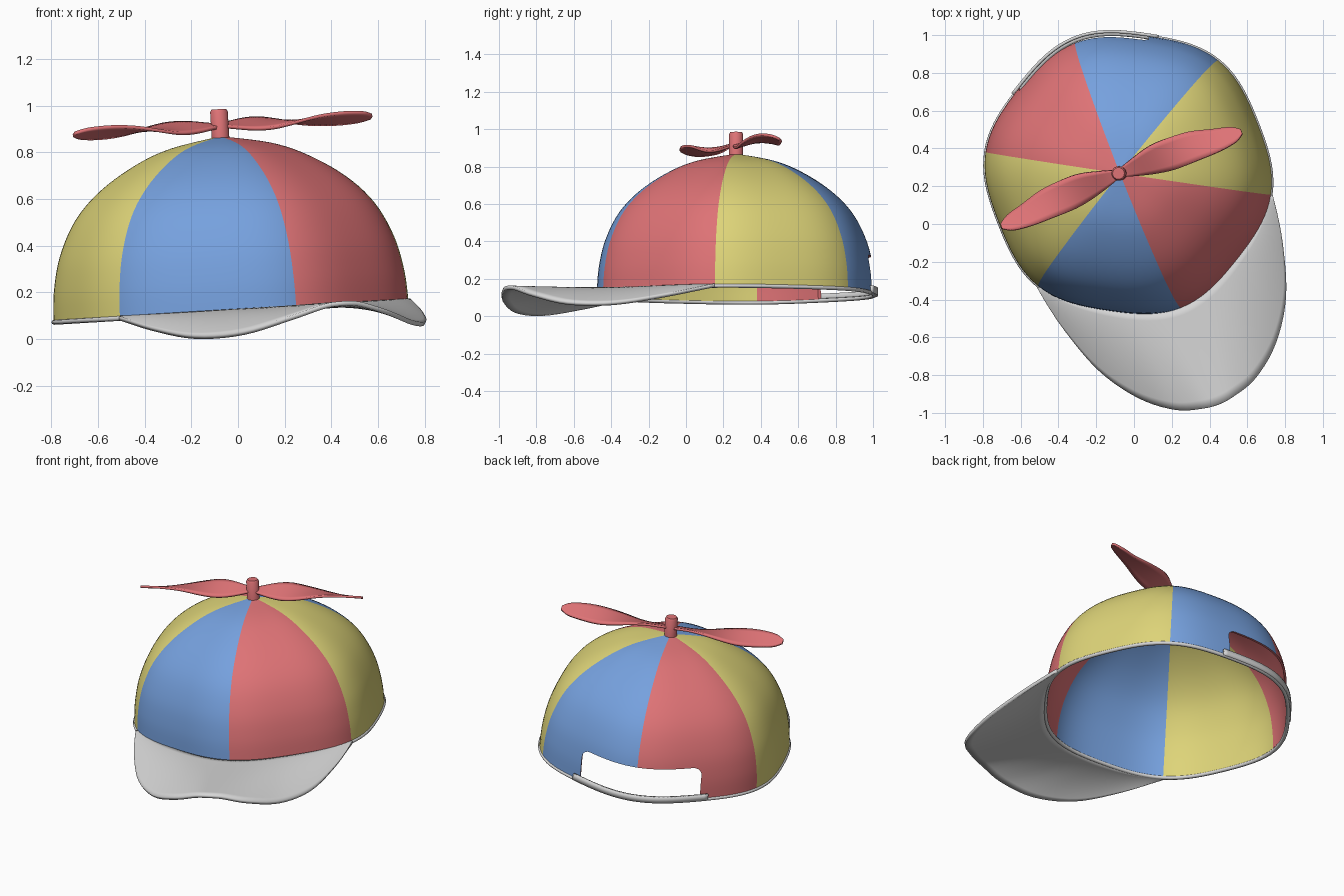
import bpy, bmesh, math
from mathutils import Matrix

cube = bpy.data.objects.get("Cube")
if cube:
    bpy.data.objects.remove(cube, do_unlink=True)


def material(name, rgb):
    m = bpy.data.materials.new(name)
    m.use_nodes = True
    m.diffuse_color = (*rgb, 1)
    bsdf = m.node_tree.nodes["Principled BSDF"]
    bsdf.inputs["Base Color"].default_value = (*rgb, 1)
    bsdf.inputs["Roughness"].default_value = 0.8
    return m


RED = material("red cloth", (0.73, 0.17, 0.18))
YELLOW = material("yellow cloth", (0.73, 0.66, 0.19))
BLUE = material("blue cloth", (0.18, 0.355, 0.73))
GREY = material("light grey", (0.67, 0.67, 0.67))

# The cap sits turned to its left and leans slightly to its right
PLACE = (Matrix.Translation((-0.03, 0.268, 0.115))
         @ Matrix.Rotation(-0.06, 4, 'Y')
         @ Matrix.Rotation(math.radians(21.5), 4, 'Z'))


def spline(pts, t):
    """Smooth curve through points, t counted in points."""
    i = min(int(t), len(pts) - 2)
    u = t - i
    b, c = pts[i], pts[i + 1]
    a = pts[i - 1] if i > 0 else b
    d = pts[i + 2] if i + 2 < len(pts) else c
    return [0.5 * (2 * q + (r - p) * u + (2 * p - 5 * q + 4 * r - s) * u * u
                   + (3 * q - p - 3 * r + s) * u ** 3)
            for p, q, r, s in zip(a, b, c, d)]


def rim(angle, radius):
    """Slightly six-sided outline; angle 0 is the front."""
    r = radius * (1 + 0.02 * math.cos(6 * angle))
    return r * math.sin(angle), -r * math.cos(angle)


def grid(name, rows, mats, thick=0.0, offset=0.0, rule=None):
    """Skin a grid of points, optionally thickened and coloured by column."""
    bm = bmesh.new()
    vs = [[bm.verts.new(p) for p in row] for row in rows]
    for lo, hi in zip(vs, vs[1:]):
        for j in range(len(lo) - 1):
            f = bm.faces.new((lo[j], lo[j + 1], hi[j + 1], hi[j]))
            f.material_index = rule(j) if rule else 0
    bmesh.ops.remove_doubles(bm, verts=bm.verts, dist=0.0001)
    me = bpy.data.meshes.new(name)
    bm.to_mesh(me)
    bm.free()
    ob = bpy.data.objects.new(name, me)
    bpy.context.collection.objects.link(ob)
    for m in mats:
        me.materials.append(m)
    ob.matrix_world = PLACE
    if thick:
        mod = ob.modifiers.new("thickness", 'SOLIDIFY')
        mod.thickness, mod.offset = thick, offset
    return ob


def smooth(ob, degrees=40):
    bpy.ops.object.select_all(action='DESELECT')
    ob.select_set(True)
    bpy.context.view_layer.objects.active = ob
    bpy.ops.object.shade_smooth_by_angle(angle=math.radians(degrees))


# Crown: six cloth panels in three repeating colours
SEG = 120
profile = [(0.75, 0), (0.74, 0.135), (0.705, 0.285), (0.63, 0.435),
           (0.515, 0.555), (0.36, 0.655), (0.21, 0.715), (0, 0.755)]
rows = []
for k in range(36):
    r, z = spline(profile, k / 5)
    rows.append([(*rim(math.tau * j / SEG, r), z) for j in range(SEG + 1)])
crown = grid("crown", rows, [RED, YELLOW, BLUE], 0.014, -1,
             lambda j: (j * 6 // SEG) % 3)

# Rear opening, cut with a round-cornered block
bm = bmesh.new()
bmesh.ops.create_cube(bm, size=1)
bmesh.ops.scale(bm, vec=(0.74, 0.6, 0.4), verts=bm.verts)
corners = [e for e in bm.edges if abs(e.verts[0].co.y - e.verts[1].co.y) > 0.1]
bmesh.ops.bevel(bm, geom=corners, offset=0.05, segments=5, profile=0.5,
                affect='EDGES')
bmesh.ops.translate(bm, vec=(0, 0.78, 0.01), verts=bm.verts)
me = bpy.data.meshes.new("opening_cutter")
bm.to_mesh(me)
bm.free()
cutter = bpy.data.objects.new("opening_cutter", me)
bpy.context.collection.objects.link(cutter)
cutter.matrix_world = PLACE
cutter.hide_render = True
cut = crown.modifiers.new("opening", 'BOOLEAN')
cut.operation, cut.solver, cut.object = 'DIFFERENCE', 'EXACT', cutter
bpy.context.view_layer.update()
shape = crown.evaluated_get(bpy.context.evaluated_depsgraph_get())
baked = bpy.data.meshes.new_from_object(shape)
crown.modifiers.clear()
crown.data = baked
bpy.data.objects.remove(cutter, do_unlink=True)
smooth(crown)

# Strap closing the rear opening
span = [math.pi + math.radians(a) for a in range(-34, 35, 2)]
strap = grid("rear_strap", [[(*rim(a, 0.756), z) for a in span]
                            for z in (0, 0.02, 0.04)], [GREY], 0.016)
smooth(strap)

# Piping around the bottom edge
rows = []
for k in range(9):
    a = math.tau * k / 8
    rows.append([(*rim(math.tau * j / SEG, 0.745 + 0.013 * math.cos(a)),
                  0.003 + 0.011 * math.sin(a)) for j in range(SEG + 1)])
smooth(grid("rim_piping", rows, [GREY]), 60)

# Brim: half outline as side, forward, height; mirrored to both sides
outline = [(0, 1.315, 0.005), (0.08, 1.305, -0.002), (0.225, 1.255, -0.045),
           (0.39, 1.12, -0.095), (0.53, 0.91, -0.1), (0.62, 0.64, -0.055),
           (0.67, 0.39, 0)]
rows = []
for k in range(13):
    t = k / 12
    row = []
    for j in range(-30, 31):
        u = j / 30
        s, f, z = spline(outline, abs(u) * 6)
        x, y = rim(math.radians(60 * u), 0.742)
        s = math.copysign(s, u)
        row.append((x + (s - x) * t, y + (-f - y) * t, z * t ** 1.4 + 0.004))
    rows.append(row)
smooth(grid("brim", rows[::-1], [GREY], 0.02))

# Propeller hub
rows = [[(r * math.sin(math.tau * j / 24), -r * math.cos(math.tau * j / 24), z)
         for j in range(25)]
        for r, z in ((0, 0.73), (0.038, 0.73), (0.038, 0.86), (0.031, 0.871),
                     (0, 0.871))]
smooth(grid("propeller_hub", rows, [RED]), 50)

# Propeller blades: reach, sweep, half width, pitch; mirrored
blade = [(0, 0, 0.02, 0.2), (0.1, 0, 0.05, 0.38), (0.2, 0, 0.075, 0.32),
         (0.3, -0.005, 0.085, 0.1), (0.42, -0.01, 0.08, -0.18),
         (0.54, -0.025, 0.062, -0.38), (0.635, -0.031, 0.042, -0.45),
         (0.685, -0.033, 0.012, -0.48)]
rows = []
for k in range(7):
    v = k / 3 - 1
    row = []
    for j in range(-35, 36):
        s, sweep, half, pitch = spline(blade, abs(j) / 5)
        row.append((math.copysign(s, j), sweep + half * v,
                    0.8 + pitch * half * v))
    rows.append(row)
smooth(grid("propeller_blades", rows, [RED], 0.014))
